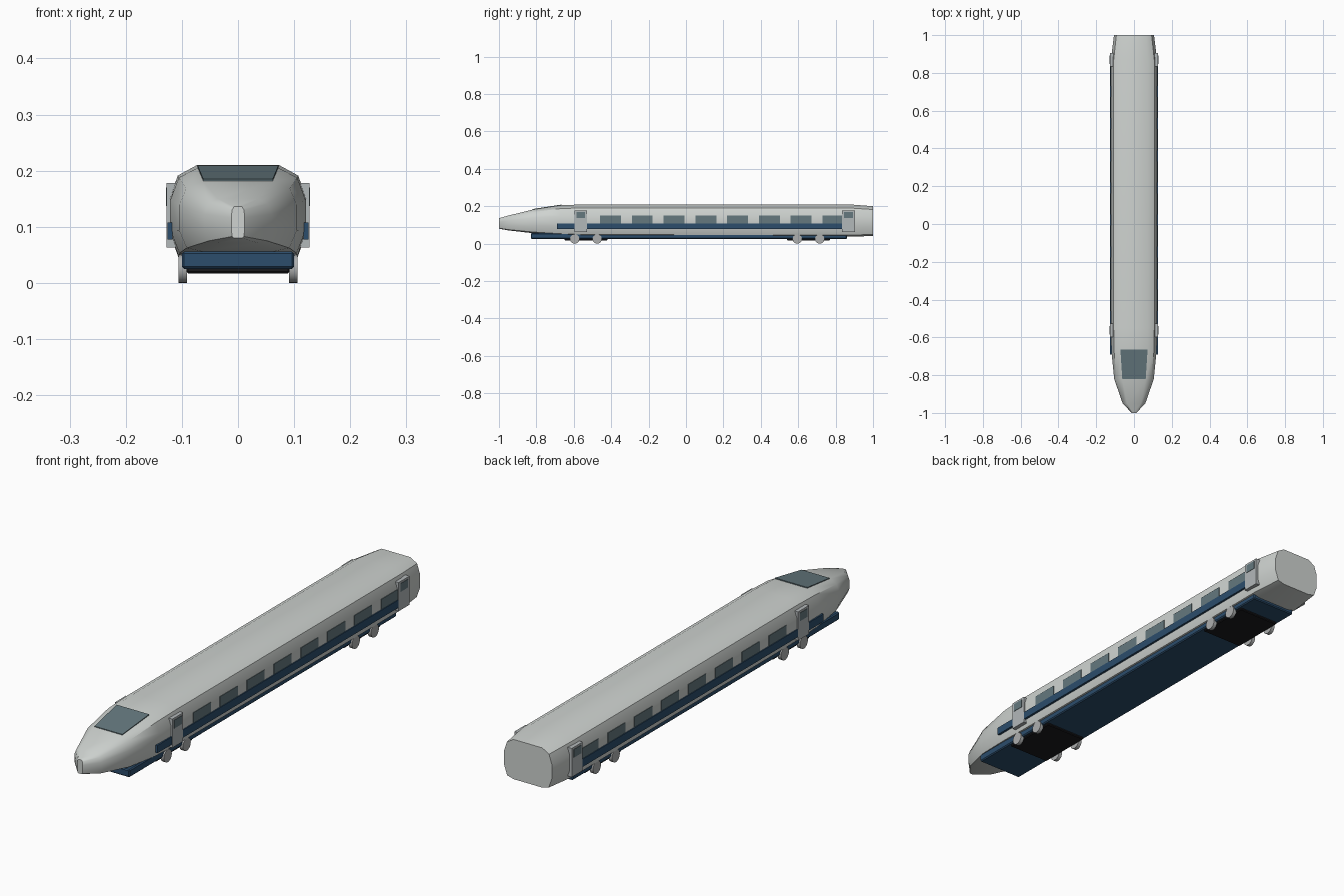
import bpy, bmesh, math

cube = bpy.data.objects.get("Cube")
if cube:
    bpy.data.objects.remove(cube, do_unlink=True)


def material(name, rgb):
    m = bpy.data.materials.new(name)
    m.use_nodes = True
    m.diffuse_color = (*rgb, 1)
    node = next(n for n in m.node_tree.nodes if n.type == 'BSDF_PRINCIPLED')
    node.inputs["Base Color"].default_value = (*rgb, 1)
    return m


WHITE = material("body white", (0.62, 0.65, 0.63))
GREY = material("door grey", (0.45, 0.48, 0.49))
STEEL = material("wheel steel", (0.42, 0.43, 0.43))
BLUE = material("deep blue", (0.025, 0.075, 0.15))
GLASS = material("window glass", (0.13, 0.19, 0.21))
BLACK = material("underframe black", (0.01, 0.01, 0.012))


def finish(name, bm, mat):
    bmesh.ops.recalc_face_normals(bm, faces=bm.faces)
    mesh = bpy.data.meshes.new(name)
    bm.to_mesh(mesh)
    bm.free()
    mesh.materials.append(mat)
    ob = bpy.data.objects.new(name, mesh)
    bpy.context.collection.objects.link(ob)
    return ob


def smooth(ob, degrees):
    bpy.ops.object.select_all(action='DESELECT')
    ob.select_set(True)
    bpy.context.view_layer.objects.active = ob
    bpy.ops.object.shade_smooth_by_angle(angle=math.radians(degrees))


def box(name, lo, hi, mat, bevel=0):
    bm = bmesh.new()
    bmesh.ops.create_cube(bm, size=1)
    for v in bm.verts:
        v.co = [(a + b) / 2 + c * (b - a) for a, b, c in zip(lo, hi, v.co)]
    if bevel:
        bmesh.ops.bevel(bm, geom=bm.edges[:], offset=bevel, segments=1, affect='EDGES')
    return finish(name, bm, mat)


def side_panel(name, y, z, x_in, x_out, mat):
    """A panel on each flank of the body."""
    for side, s in (("left", 1), ("right", -1)):
        xs = sorted((s * x_in, s * x_out))
        box(f"{side}_{name}", (xs[0], y[0], z[0]), (xs[1], y[1], z[1]), mat)


# Body shell: one rounded section lofted through stations (y, half width, bottom, top)
half = [(0.6, 1), (0.88, 0.89), (1, 0.65), (1, 0.3), (0.87, 0.05), (0.6, 0)]
section = half + [(-u, v) for u, v in reversed(half)]
stations = [
    (-1, 0.012, 0.08, 0.136), (-0.95, 0.06, 0.071, 0.15), (-0.82, 0.105, 0.056, 0.182),
    (-0.67, 0.12, 0.045, 0.205), (-0.55, 0.122, 0.04, 0.21), (0.87, 0.122, 0.037, 0.21),
    (1, 0.106, 0.041, 0.2),
]
bm = bmesh.new()
rings = [[bm.verts.new((u * w, y, b + v * (t - b))) for u, v in section]
         for y, w, b, t in stations]
n = len(section)
for a, b in zip(rings, rings[1:]):
    for i in range(n):
        j = (i + 1) % n
        bm.faces.new((a[i], a[j], b[j], b[i]))
bm.faces.new(rings[0])
bm.faces.new(rings[-1])
smooth(finish("body_shell", bm, WHITE), 40)

# Windscreen: thin tapered plate lying on the sloping nose
bm = bmesh.new()
layers = [[bm.verts.new((x, y, z + dz)) for x, y, z in
           ((-0.062, -0.82, 0.18), (0.062, -0.82, 0.18),
            (0.072, -0.665, 0.204), (-0.072, -0.665, 0.204))] for dz in (0, 0.005)]
for layer in layers:
    bm.faces.new(layer)
for i in range(4):
    j = (i + 1) % 4
    bm.faces.new((layers[0][i], layers[0][j], layers[1][j], layers[1][i]))
finish("windscreen", bm, GLASS)

# Blue skirt under the body
box("skirt", (-0.1, -0.83, 0.025), (0.1, 0.86, 0.056), BLUE, 0.004)

# Stripe, passenger windows and doors on both flanks
side_panel("stripe", (-0.69, 0.84), (0.077, 0.108), 0.117, 0.126, BLUE)
for i in range(8):
    y = -0.46 + i * 0.17
    side_panel(f"window_{i + 1}", (y, y + 0.112), (0.109, 0.15), 0.115, 0.124, GLASS)
for place, y in (("front", -0.597), ("rear", 0.835)):
    side_panel(f"{place}_door", (y, y + 0.069), (0.063, 0.178), 0.108, 0.127, GREY)
    side_panel(f"{place}_door_window", (y + 0.011, y + 0.058), (0.137, 0.17), 0.122, 0.1285, GLASS)

# Bogies: black underframe with two pairs of wheels each
for place, y in (("front", -0.535), ("rear", 0.655)):
    box(f"{place}_bogie", (-0.092, y - 0.115, 0.017), (0.092, y + 0.115, 0.04), BLACK, 0.003)
    for axle, dy in (("leading", -0.06), ("trailing", 0.06)):
        for side, s in (("left", 1), ("right", -1)):
            bm = bmesh.new()
            bmesh.ops.create_cone(bm, cap_ends=True, segments=24, radius1=0.025,
                                  radius2=0.025, depth=0.015)
            wheel = finish(f"{place}_{axle}_{side}_wheel", bm, STEEL)
            wheel.rotation_euler.y = math.pi / 2
            wheel.location = (s * 0.0985, y + dy, 0.025)
            smooth(wheel, 40)
